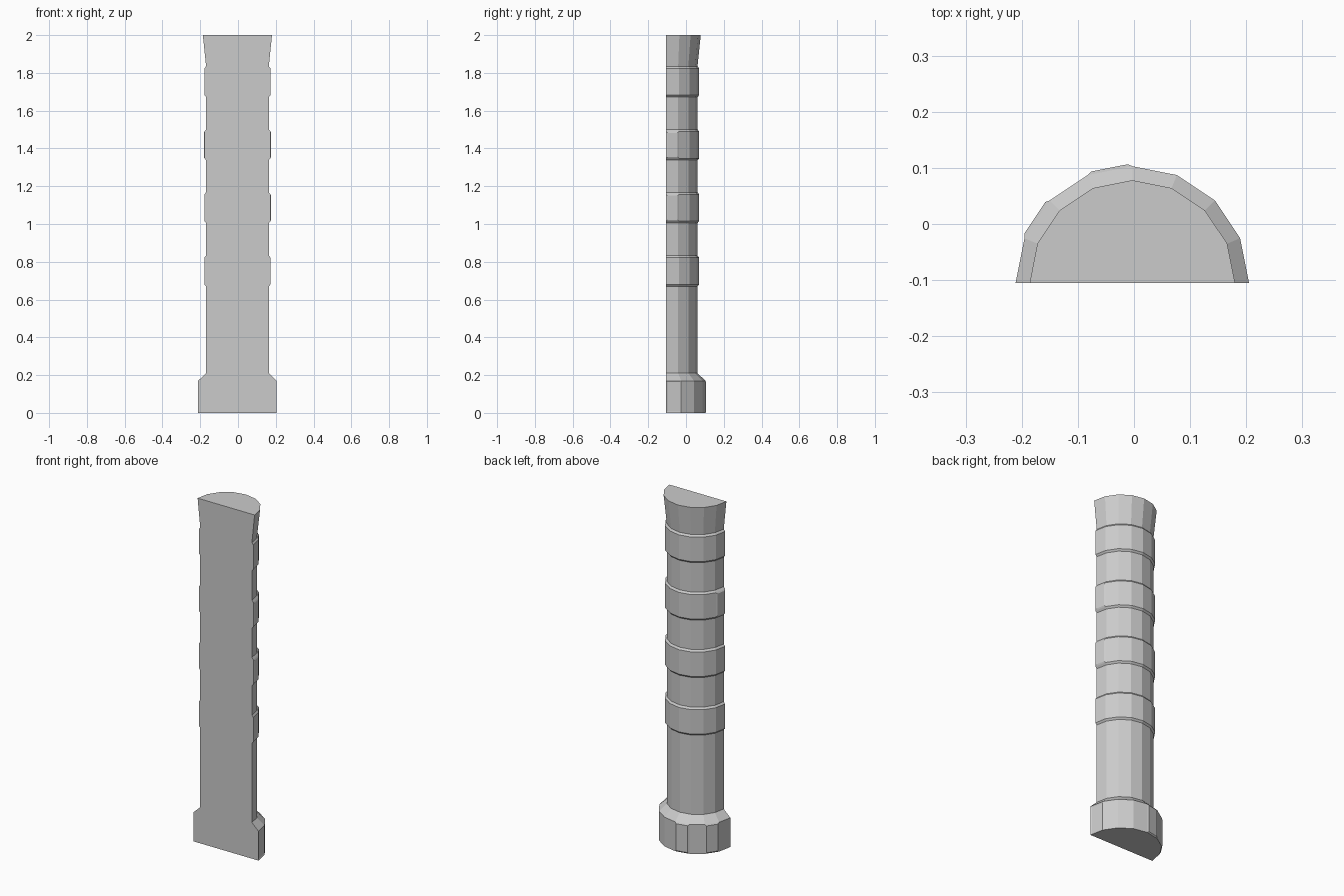
import bpy, bmesh, math

if "Cube" in bpy.data.objects:
    bpy.data.objects.remove(bpy.data.objects["Cube"])

SEGMENTS = 8
CX, BACK_Y = -0.003, -0.105

# Profile as (radius, height): plinth, shaft with four raised bands, flared top
profile = [(0.208, 0.0), (0.208, 0.17), (0.166, 0.21)]
for z in (0.67, 1.005, 1.338, 1.672):
    profile += [(0.166, z), (0.175, z + 0.01), (0.175, z + 0.152), (0.166, z + 0.163)]
profile += [(0.183, 2.0)]

# Half lathe of the profile
bm = bmesh.new()
rings = []
for r, z in profile:
    ring = []
    for i in range(SEGMENTS + 1):
        a = math.pi * i / SEGMENTS
        ring.append(bm.verts.new((CX + r * math.cos(a), BACK_Y + r * math.sin(a), z)))
    rings.append(ring)

wall = {}
for k in range(len(rings) - 1):
    lo, hi = rings[k], rings[k + 1]
    for i in range(SEGMENTS):
        wall[k, i] = bm.faces.new((lo[i], lo[i + 1], hi[i + 1], hi[i]))

# Top, underside and flat front
bm.faces.new(rings[-1])
bm.faces.new(rings[0][::-1])
bm.faces.new([r[-1] for r in rings] + [r[0] for r in reversed(rings)])
bmesh.ops.recalc_face_normals(bm, faces=bm.faces)

# Worn stone panels: (profile row, segment, depth)
panels = [(0, 0, -0.003), (0, 4, 0.005), (0, 6, 0.005),
          (8, 0, 0.004), (12, 0, 0.004), (12, 7, 0.004)]
for row, seg, depth in panels:
    bmesh.ops.inset_individual(bm, faces=[wall[row, seg]], thickness=0.01, depth=depth)

mesh = bpy.data.meshes.new("half_column")
bm.to_mesh(mesh)
bm.free()
column = bpy.data.objects.new("half_column", mesh)
bpy.context.collection.objects.link(column)
